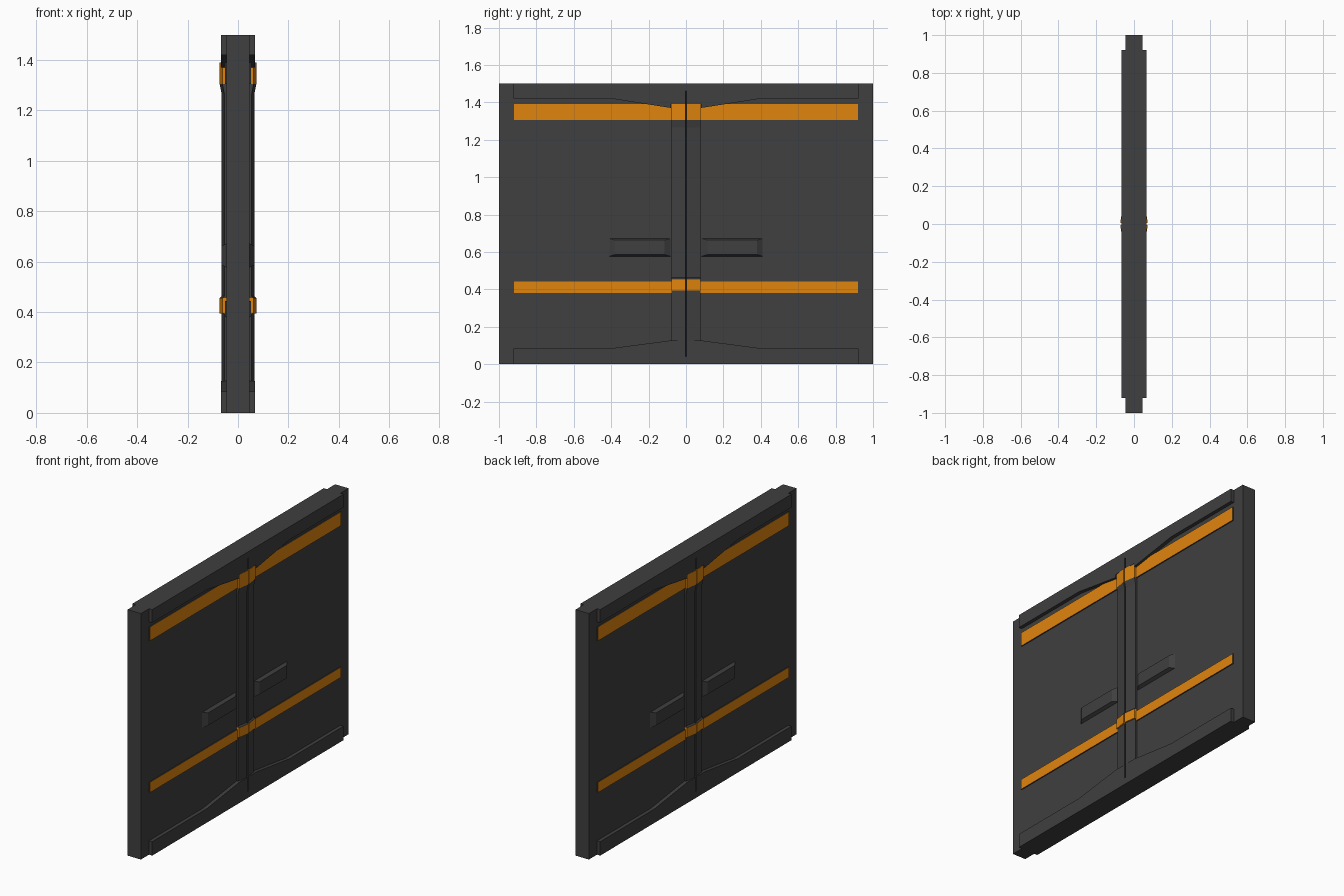
import bpy, bmesh

if "Cube" in bpy.data.objects:
    bpy.data.objects.remove(bpy.data.objects["Cube"])

T = 0.045        # half thickness of the door slab
GAP = 0.004      # half width of the centre seam
POST = 0.078     # half width of the centre post


def material(name, rgb):
    m = bpy.data.materials.new(name)
    m.diffuse_color = (*rgb, 1)
    m.use_nodes = True
    m.node_tree.nodes["Principled BSDF"].inputs["Base Color"].default_value = m.diffuse_color
    return m


DARK = material("dark_metal", (0.05, 0.05, 0.05))
ORANGE = material("orange_paint", (0.75, 0.235, 0.004))
BLACK = material("seam_black", (0.008, 0.008, 0.008))


def loft(name, rings, mats=(DARK,), mirror=(True, True)):
    """Closed skin through equal-length rings of points, mirrored in x / y."""
    bm = bmesh.new()
    loops = [[bm.verts.new(p) for p in ring] for ring in rings]
    for a, b in zip(loops, loops[1:]):
        for i in range(len(a)):
            j = (i + 1) % len(a)
            bm.faces.new((a[i], a[j], b[j], b[i]))
    bm.faces.new(loops[0][::-1])
    bm.faces.new(loops[-1])
    bmesh.ops.recalc_face_normals(bm, faces=bm.faces)
    if len(mats) > 1:      # second material on the outward face only
        for f in bm.faces:
            f.normal_update()
            f.material_index = int(f.normal.x > 0.9)
    me = bpy.data.meshes.new(name)
    bm.to_mesh(me)
    bm.free()
    for m in mats:
        me.materials.append(m)
    ob = bpy.data.objects.new(name, me)
    bpy.context.collection.objects.link(ob)
    if any(mirror):
        mod = ob.modifiers.new("Mirror", 'MIRROR')
        mod.use_axis = (mirror[0], mirror[1], False)
        mod.use_clip = False
        mod.use_mirror_merge = False
    return ob


def rect(x, y0, y1, z0, z1):
    return [(x, y0, z0), (x, y1, z0), (x, y1, z1), (x, y0, z1)]


def post_ring(z, d):
    """Slightly peaked half section of the centre post, raised by d."""
    return [(T - 0.005, GAP, z), (0.065 + d, GAP, z),
            (0.054 + d, POST, z), (T - 0.005, POST, z)]


def rail(name, half):
    outline = half + [(-y, z) for y, z in reversed(half)]
    loft(name, [[(x, y, z) for y, z in outline] for x in (T - 0.005, 0.067)],
         mirror=(True, False))


# Door slab and the dark seam line
loft("door_slab", [rect(-T, -1, 1, 0, 1.5), rect(T, -1, 1, 0, 1.5)],
     mirror=(False, False))
loft("centre_seam", [rect(T - 0.005, -GAP, GAP, 0.04, 1.46),
                     rect(T + 0.002, -GAP, GAP, 0.04, 1.46)],
     mats=(BLACK,), mirror=(True, False))

# Top and bottom rails, flaring toward the post
rail("top_rail", [(0.922, 1.5), (0.922, 1.42), (0.4, 1.42), (0.08, 1.37),
                  (0.08, 1.39), (GAP, 1.39), (GAP, 1.46)])
rail("bottom_rail", [(0.922, 0), (0.922, 0.085), (0.4, 0.085), (0.08, 0.127),
                     (GAP, 0.127), (GAP, 0.04)])

# Centre post with ramps leading into the clasps
R = 0.008
loft("lower_post", [post_ring(0.12, 0), post_ring(0.395, 0)])
loft("middle_post", [post_ring(0.455, R), post_ring(0.463, 0),
                     post_ring(1.265, 0), post_ring(1.305, R)])
loft("lower_clasp", [post_ring(0.395, R), post_ring(0.455, R)], mats=(ORANGE,))
loft("upper_clasp", [post_ring(1.305, R), post_ring(1.39, R)], mats=(ORANGE,))

# Orange stripes: raised strips with dark edges
for name, z0, z1 in (("lower_stripe", 0.38, 0.443), ("upper_stripe", 1.305, 1.39)):
    loft(name, [rect(T - 0.005, POST, 0.92, z0, z1),
                rect(T + 0.007, POST, 0.92, z0, z1)], mats=(DARK, ORANGE))

# Tapered handles beside the post
loft("handle", [rect(T - 0.002, 0.08, 0.413, 0.576, 0.673),
                rect(0.065, 0.115, 0.38, 0.586, 0.663)])
